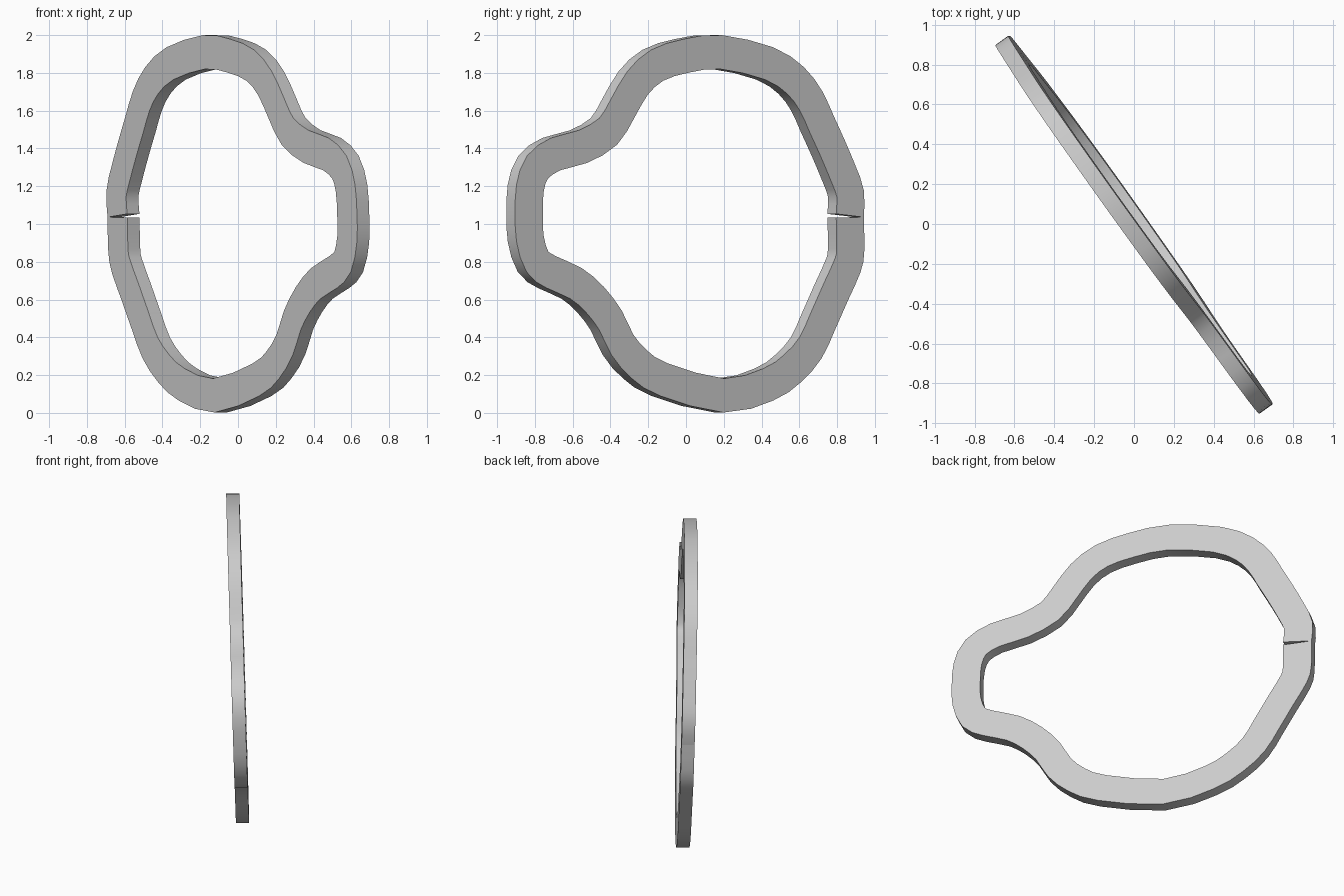
import bpy
import bmesh
import math
from mathutils import Vector

cube = bpy.data.objects.get("Cube")
if cube:
    bpy.data.objects.remove(cube, do_unlink=True)

# Band size, and the upright plane the ring lies in
HALF_WIDTH = 0.09
HALF_DEPTH = 0.04
LEAN = -0.028
ALONG = Vector((0.582, -0.813, 0))
ACROSS = Vector((0.813, 0.582, 0))

# Centre line of the band, from one side of the split to the other
PATH = [
    (-1.04, 1.045), (-1.045, 1.16), (-1.0, 1.27), (-.93, 1.41), (-.865, 1.53),
    (-.8, 1.65), (-.7, 1.76), (-.53, 1.85), (-.22, 1.91), (.01, 1.89),
    (.2, 1.84), (.33, 1.745), (.43, 1.61), (.525, 1.49), (.69, 1.41),
    (.87, 1.37), (.99, 1.3), (1.04, 1.19), (1.05, 1.05), (1.045, .92),
    (1.0, .8), (.91, .745), (.75, .685), (.63, .6), (.53, .49),
    (.455, .36), (.345, .255), (.185, .175), (-.2, .092), (-.49, .15),
    (-.65, .235), (-.77, .345), (-.85, .48), (-.94, .64), (-1.02, .78),
    (-1.04, .865), (-1.04, 1.035),
]


def smooth_path(points, steps):
    """Pass a smooth curve through the points."""
    pts = [Vector(p) for p in points]
    pts = [2 * pts[0] - pts[1]] + pts + [2 * pts[-1] - pts[-2]]
    out = []
    for a, b, c, d in zip(pts, pts[1:], pts[2:], pts[3:]):
        for i in range(steps):
            t = i / steps
            out.append(b + (c - a) * t / 2
                       + (a - 2.5 * b + 2 * c - d / 2) * t ** 2
                       + (1.5 * (b - c) + (d - a) / 2) * t ** 3)
    return out + [pts[-2]]


def place(p, depth):
    """Map a flat point and depth into the leaning plane."""
    offset = depth + LEAN * (p.y - 1)
    return ALONG * p.x + ACROSS * offset + Vector((0, 0, p.y))


# Sweep a rectangle along the centre line and cap both ends
line = smooth_path(PATH, 2)
bm = bmesh.new()
rings = []
for i, p in enumerate(line):
    tangent = (line[min(i + 1, len(line) - 1)] - line[max(i - 1, 0)]).normalized()
    side = Vector((-tangent.y, tangent.x)) * HALF_WIDTH
    corners = [(p + side, -HALF_DEPTH), (p + side, HALF_DEPTH),
               (p - side, HALF_DEPTH), (p - side, -HALF_DEPTH)]
    rings.append([bm.verts.new(place(*c)) for c in corners])
for r, s in zip(rings, rings[1:]):
    for k in range(4):
        n = (k + 1) % 4
        bm.faces.new((r[k], r[n], s[n], s[k]))
bm.faces.new(rings[0])
bm.faces.new(reversed(rings[-1]))
bmesh.ops.recalc_face_normals(bm, faces=bm.faces)
mesh = bpy.data.meshes.new("split_ring_band")
bm.to_mesh(mesh)
bm.free()
ring = bpy.data.objects.new("split_ring_band", mesh)
bpy.context.collection.objects.link(ring)

# Plain grey material
grey = bpy.data.materials.new("light_grey")
grey.use_nodes = True
colour = (0.6, 0.6, 0.6, 1)
grey.diffuse_color = colour
grey.node_tree.nodes["Principled BSDF"].inputs["Base Color"].default_value = colour
mesh.materials.append(grey)

# Smooth rims with crisp edges
bpy.ops.object.select_all(action="DESELECT")
ring.select_set(True)
bpy.context.view_layer.objects.active = ring
bpy.ops.object.shade_smooth_by_angle(angle=math.radians(35))
